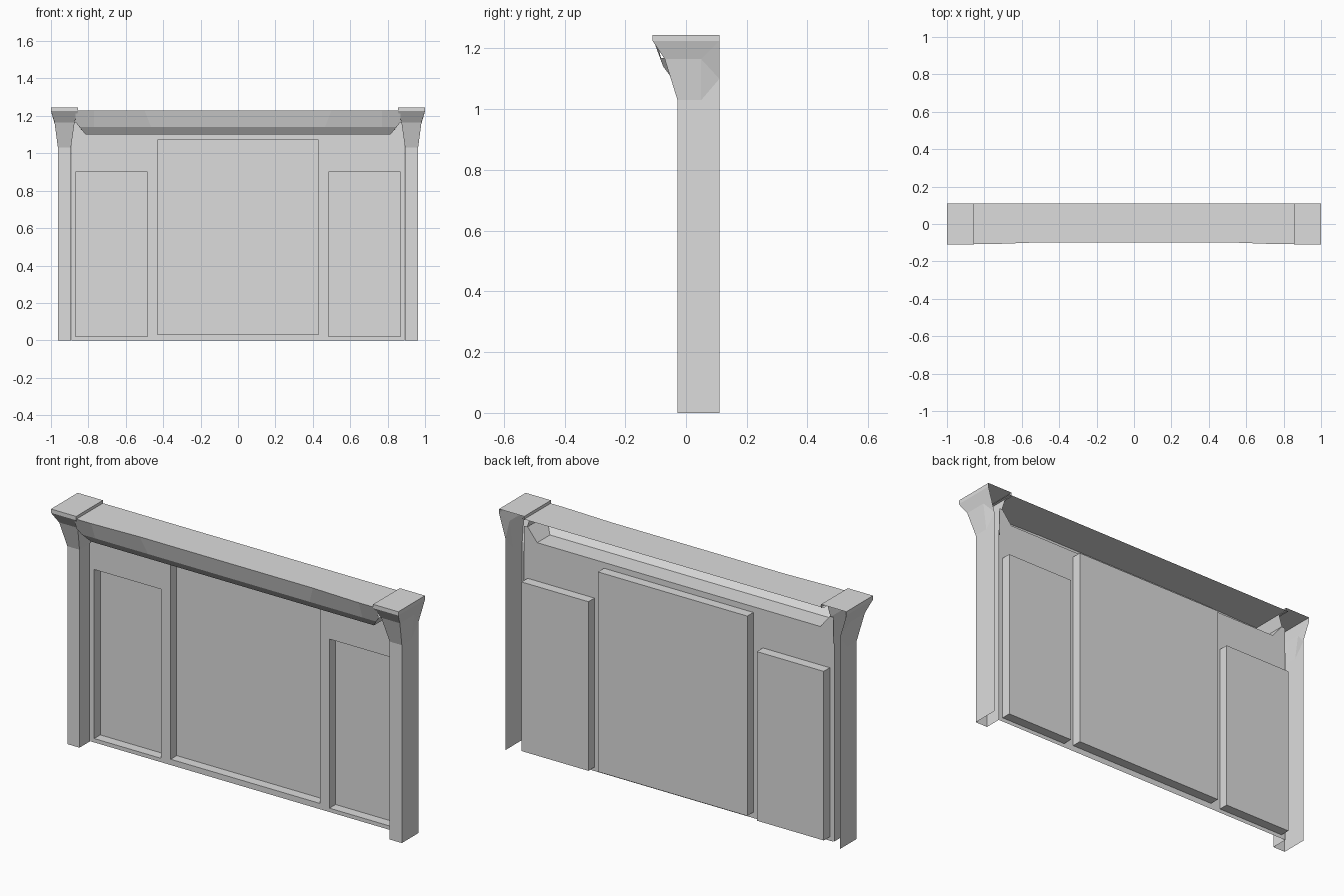
import bpy
import bmesh

cube = bpy.data.objects.get("Cube")
if cube:
    bpy.data.objects.remove(cube, do_unlink=True)

grey = bpy.data.materials.new("light_grey")
grey.use_nodes = True
grey.diffuse_color = (0.72, 0.72, 0.72, 1)
grey.node_tree.nodes["Principled BSDF"].inputs["Base Color"].default_value = (0.72, 0.72, 0.72, 1)

WALL, BACK = 0.06, 0.11      # depth of wall face and of recess floors
WALL_TOP = 1.10


def make(name, faces, mirror=False):
    """Build a flat-faced shell from polygons, welding shared corners."""
    bm = bmesh.new()
    for f in faces:
        bm.faces.new([bm.verts.new(p) for p in f])
    bmesh.ops.remove_doubles(bm, verts=bm.verts, dist=0.0005)
    bmesh.ops.recalc_face_normals(bm, faces=bm.faces)
    # turn the shell so its upright faces look to the front
    if sum(f.normal.y * f.calc_area() for f in bm.faces) > 0:
        bmesh.ops.reverse_faces(bm, faces=bm.faces)
    me = bpy.data.meshes.new(name)
    bm.to_mesh(me)
    bm.free()
    me.materials.append(grey)
    ob = bpy.data.objects.new(name, me)
    bpy.context.collection.objects.link(ob)
    if mirror:
        mod = ob.modifiers.new("mirror", 'MIRROR')
        mod.use_clip = True
    return ob


def upright(x0, x1, z0, z1, y):
    return [(x0, y, z0), (x1, y, z0), (x1, y, z1), (x0, y, z1)]


def bridge(a, b):
    """Quads between two equal rows of points."""
    return [[a[i], a[i + 1], b[i + 1], b[i]] for i in range(len(a) - 1)]


def recess(x0, x1, z0, z1):
    front, rear = upright(x0, x1, z0, z1, WALL), upright(x0, x1, z0, z1, BACK)
    return bridge(front + front[:1], rear + rear[:1]) + [rear]


# Wall with three recessed panels
wall = []
side, middle = (0.02, 0.90), (0.03, 1.07)
columns = [(-0.89, -0.87, None), (-0.87, -0.485, side), (-0.485, -0.43, None),
           (-0.43, 0.43, middle),
           (0.43, 0.485, None), (0.485, 0.87, side), (0.87, 0.89, None)]
for x0, x1, hole in columns:
    if hole:
        wall.append(upright(x0, x1, 0, hole[0], WALL))
        wall.append(upright(x0, x1, hole[1], WALL_TOP, WALL))
        wall += recess(x0, x1, *hole)
    else:
        wall.append(upright(x0, x1, 0, WALL_TOP, WALL))
make("panelled_wall", wall)

# Wall corners beside the sloping cornice ends
make("wall_corner", [
    [(0.815, WALL, WALL_TOP), (0.87, WALL, WALL_TOP), (0.87, WALL, 1.168)],
    upright(0.87, 0.89, WALL_TOP, 1.168, WALL)], mirror=True)


# Cornice: a hollow beam open at the back, a little shallower at the middle
def section(x, lip, xs=None):
    xa, xb, xc = xs or (x, x, x)
    return [(x, BACK, 1.23), (x, lip, 1.23), (xa, -0.075, 1.14),
            (xb, -0.045, WALL_TOP), (xc, WALL, WALL_TOP)]


rows = [section(0, -0.098), section(0.5, -0.098, (0.465, 0.465, 0.465)),
        section(0.77, -0.108), section(0.87, -0.108, (0.847, 0.815, 0.815))]
cornice = []
for a, b in zip(rows, rows[1:]):
    cornice += bridge(a, b)
end = rows[-1]
shoulder, rear = (0.87, -0.085, 1.168), (0.87, WALL, 1.168)
cornice += [[end[1], shoulder, end[2]],
            [end[2], shoulder, rear],
            [end[2], rear, end[4], end[3]]]
make("cornice", cornice, mirror=True)

# Pilaster with flared capital, open at the back
levels = [(0.963, 0.893, -0.028, 0), (0.963, 0.893, -0.028, 1.03),
          (0.981, 0.874, -0.07, 1.165), (1.0, 0.855, -0.11, 1.225)]
outer = [(o, y, z) for o, i, y, z in levels]
inner = [(i, y, z) for o, i, y, z in levels]
inner_back = [(i, WALL, z) for o, i, y, z in levels]
low, high = (0.963, 0.05, 1.03), (0.981, 0.05, 1.165)
foot, knee, tip = (0.963, BACK, 0), (0.963, BACK, 1.10), (1.0, BACK, 1.225)
pilaster = bridge(outer, inner) + bridge(inner, inner_back)
pilaster += [[outer[0], outer[1], low, knee, foot],
             [outer[1], outer[2], high, low],
             [low, high, knee],
             [high, tip, knee],
             [outer[2], outer[3], tip, high]]
make("pilaster", pilaster, mirror=True)

# Cap slab on each pilaster
rim = [(0.855, BACK), (0.855, -0.11), (1.0, -0.11), (1.0, BACK)]
lower = [(x, y, 1.225) for x, y in rim]
upper = [(x, y, 1.245) for x, y in rim]
make("cap_slab", bridge(lower, upper) + [upper], mirror=True)
